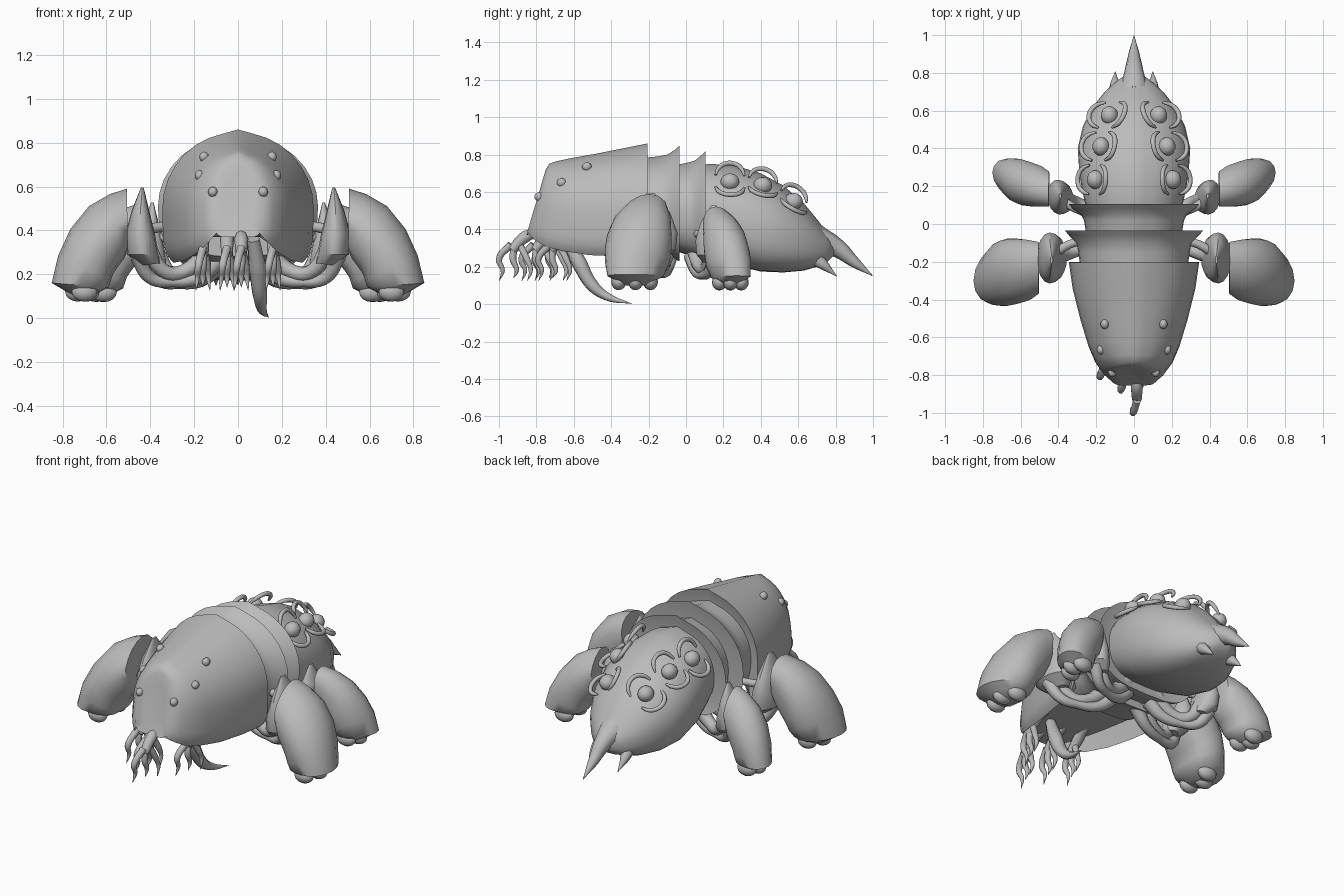
import bpy, bmesh, math
from mathutils import Vector

if "Cube" in bpy.data.objects:
    bpy.data.objects.remove(bpy.data.objects["Cube"])

grey = bpy.data.materials.new("stone_grey")
grey.use_nodes = True
grey.diffuse_color = (0.5, 0.5, 0.5, 1)
grey.node_tree.nodes["Principled BSDF"].inputs["Base Color"].default_value = (0.5, 0.5, 0.5, 1)


def finish(name, bm, angle=40):
    bmesh.ops.recalc_face_normals(bm, faces=bm.faces)
    mesh = bpy.data.meshes.new(name)
    bm.to_mesh(mesh)
    bm.free()
    mesh.materials.append(grey)
    ob = bpy.data.objects.new(name, mesh)
    bpy.context.collection.objects.link(ob)
    bpy.ops.object.select_all(action='DESELECT')
    ob.select_set(True)
    bpy.context.view_layer.objects.active = ob
    bpy.ops.object.shade_smooth_by_angle(angle=math.radians(angle))


def skin(name, rings, angle=40):
    """Bridge rings of points and cap both ends."""
    bm = bmesh.new()
    loops = [[bm.verts.new(p) for p in ring] for ring in rings]
    n = len(loops[0])
    for a, b in zip(loops, loops[1:]):
        for i in range(n):
            j = (i + 1) % n
            bm.faces.new((a[i], a[j], b[j], b[i]))
    bm.faces.new(loops[0])
    bm.faces.new(loops[-1])
    finish(name, bm, angle)


def body_ring(yt, zt, yb, zb, w, notch=None, n=32):
    """Arched section: round roof with a slight ridge, boxier belly, optional hollow below."""
    zc = zb + (zt - zb) * 0.45
    drop, side = (0.45, 0.45) if notch else (0.8, 0.6)
    pts = []
    for i in range(n):
        a = math.tau * i / n
        c, s = math.cos(a), math.sin(a)
        if s >= 0:
            x, z = w * c, zc + (zt - zc) * s
            if s < 0.99:
                z -= 0.012 * s
        else:
            x = w * math.copysign(abs(c) ** side, c)
            z = zc - (zc - zb) * abs(s) ** drop
        y = yb + (yt - yb) * (z - zb) / (zt - zb)
        if notch and s < -0.8:
            z = max(z, notch)
        pts.append(Vector((x, y, z)))
    return pts


def upright(y, zt, zb, w):
    return body_ring(y, zt, y, zb, w)


def tube(name, pts, radii):
    """Smooth tapered tube through a few points."""
    cu = bpy.data.curves.new(name, 'CURVE')
    cu.dimensions = '3D'
    cu.bevel_depth = 1
    cu.bevel_resolution = 2
    cu.resolution_u = 6
    cu.use_fill_caps = True
    sp = cu.splines.new('BEZIER')
    sp.bezier_points.add(len(pts) - 1)
    for bp, p, r in zip(sp.bezier_points, pts, radii):
        bp.co = p
        bp.radius = r
        bp.handle_left_type = bp.handle_right_type = 'AUTO'
    cu.materials.append(grey)
    ob = bpy.data.objects.new(name, cu)
    bpy.context.collection.objects.link(ob)


def ball(name, loc, size):
    bm = bmesh.new()
    bmesh.ops.create_uvsphere(bm, u_segments=14, v_segments=8, radius=1)
    bmesh.ops.scale(bm, vec=size, verts=bm.verts)
    bmesh.ops.translate(bm, vec=loc, verts=bm.verts)
    finish(name, bm, 60)


# Head shell: slanted face, hollow mouth arch below
head = [(-.225, .78, -.225, .3, .28), (-.205, .86, -.2, .21, .345), (-.33, .835, -.35, .215, .325),
        (-.48, .805, -.52, .225, .285), (-.62, .78, -.66, .25, .242), (-.69, .765, -.75, .275, .205),
        (-.73, .752, -.815, .315, .16), (-.75, .72, -.855, .365, .115), (-.76, .66, -.835, .42, .07)]
skin("head_shell", [body_ring(*r, notch=.37) for r in head], 50)

# Flared collar segments
skin("front_collar", [upright(*r) for r in [
    (-.26, .78, .28, .28), (-.15, .79, .26, .295), (-.1, .8, .25, .305),
    (-.06, .825, .24, .345), (-.035, .848, .23, .365), (-.05, .76, .3, .27)]])
skin("rear_collar", [upright(*r) for r in [
    (-.07, .74, .29, .25), (.02, .76, .26, .265), (.05, .77, .25, .28),
    (.08, .795, .24, .325), (.105, .82, .24, .345), (.085, .74, .3, .26)]])

# Abdomen and tail spikes
skin("abdomen", [upright(*r) for r in [
    (.05, .735, .32, .24), (.12, .75, .28, .262), (.25, .745, .21, .288), (.4, .7, .175, .298),
    (.52, .635, .17, .27), (.63, .54, .18, .21), (.7, .455, .2, .155),
    (.75, .39, .22, .1), (.79, .345, .26, .045)]], 60)
tube("tail_spike", [(0, .7, .34), (0, .8, .305), (0, .9, .225), (0, .998, .152)], [.085, .052, .03, .002])

# Abdomen bulbs with raised ribs on both sides of each
bulbs = [((.205, .235, .655), (.7, .05, .7)), ((.175, .41, .635), (.55, .25, .8)), ((.13, .575, .55), (.45, .5, .75))]
for sx, side in ((1, "left"), (-1, "right")):
    for k, (c, nrm) in enumerate(bulbs):
        c = Vector((c[0] * sx, c[1], c[2]))
        nrm = Vector((nrm[0] * sx, nrm[1], nrm[2])).normalized()
        t1 = (Vector((0, 1, 0)) - nrm * nrm.y).normalized()
        t2 = nrm.cross(t1)
        if t2.x * sx < 0:
            t2 = -t2
        ball(f"{side}_bulb_{k}", c, (.045, .05, .045))
        for label, off, lift in (("inner", -.11, .035), ("outer", .115, .02)):
            pts = []
            for d in (-75, -50, -20, 20, 50, 75):
                u = math.radians(d)
                pts.append(c + t2 * off * math.cos(u) ** .7 + t1 * .08 * math.sin(u)
                           + nrm * (lift * math.cos(u) - .003))
            tube(f"{side}_{label}_rib_{k}", pts, [.006, .012, .013, .013, .012, .006])

    # Small head eyes and tail barbs
    for k, p in enumerate([(.115, -.785, .575), (.175, -.665, .65), (.155, -.53, .735)]):
        ball(f"{side}_eye_{k}", (p[0] * sx, p[1], p[2]), (.022, .026, .024))
    tube(f"{side}_tail_barb", [(sx * .085, .66, .27), (sx * .1, .73, .215), (sx * .1, .805, .15)], [.05, .03, .002])


def limb_ring(place, outer, inner, yc, hy, skew, n=16):
    """Section that is rounded and leans backward on its outer edge, boxy on its inner edge."""
    o, i = Vector((outer[0], yc, outer[1])), Vector((inner[0], yc, inner[1]))
    pts = []
    for k in range(n):
        a = math.tau * k / n
        c, s = math.cos(a), math.sin(a)
        p = (o + i) / 2 + (o - i) / 2 * c
        p.y += hy * math.copysign(abs(s) ** (1.0 if c > 0 else 0.65), s) + skew * max(c, 0)
        pts.append(place(p))
    return pts


def front_place(p):
    return p.copy()


def rear_place(p):
    return Vector((.45 + (p.x - .505) * .87, .17 - (p.y + .21) * .68 + (p.x - .505) * .12, p.z * .86 + .015))


# Each ring: outer edge (x, z), inner edge (x, z), centre y, half depth, skew
lobe = [((.507, .59), (.502, .31), -.235, .135, .04), ((.585, .565), (.52, .27), -.245, .158, .04),
        ((.68, .51), (.55, .23), -.25, .172, .03), ((.765, .405), (.57, .2), -.255, .178, .01),
        ((.82, .285), (.58, .17), -.26, .174, -.02), ((.85, .16), (.59, .14), -.27, .15, -.03),
        ((.79, .125), (.63, .12), -.27, .1, 0), ((.75, .1), (.66, .1), -.27, .06, 0)]
plate = [((.443, .595), (.43, .595), -.19, .02, 0), ((.485, .49), (.405, .49), -.185, .1, 0),
         ((.515, .38), (.378, .38), -.18, .135, 0), ((.505, .29), (.362, .29), -.18, .125, 0),
         ((.44, .24), (.355, .25), -.18, .07, 0)]
limbs = [("upper_limb", [(.1, -.1, .33), (.25, -.12, .21), (.33, -.15, .21), (.42, -.18, .34)], [.05, .034, .034, .04]),
         ("lower_limb", [(.08, -.08, .28), (.17, -.1, .19), (.3, -.13, .165), (.4, -.16, .185), (.46, -.2, .29)],
          [.045, .032, .024, .03, .04]),
         ("shoulder", [(.22, -.09, .42), (.32, -.1, .42), (.43, -.16, .4)], [.03, .022, .025])]

# Armoured legs
for sx, side in ((1, "left"), (-1, "right")):
    for end, base in (("front", front_place), ("rear", rear_place)):
        def place(p):
            q = base(p)
            q.x *= sx
            return q
        skin(f"{side}_{end}_claw_shell", [limb_ring(place, *r) for r in lobe], 50)
        skin(f"{side}_{end}_leg_plate", [limb_ring(place, *r) for r in plate], 35)
        for nm, pts, rad in limbs:
            tube(f"{side}_{end}_{nm}", [place(Vector(p)) for p in pts], rad)
        for k, (x, y) in enumerate([(.7, -.36), (.73, -.27), (.69, -.19)]):
            ball(f"{side}_{end}_toe_{k}", place(Vector((x, y, .12))), (.06, .04, .045))

# Clawed mouth feelers: an arm with a fan of curved talons
for k, (x, y) in enumerate([(.015, -.91), (-.16, -.72), (-.05, -.79), (.16, -.7)]):
    tube(f"feeler_{k}", [(x * .9, y + .14, .39), (x, y + .05, .36), (x, y - .02, .29)], [.02, .032, .026])
    for j in range(3):
        dy = -.085 + .075 * j
        dx = .02 * (j - 1)
        tube(f"feeler_{k}_talon_{j}", [(x, y + dy * .3, .32), (x + dx, y + dy - .005, .24),
                                       (x + dx * 1.3, y + dy + .015, .18),
                                       (x + dx * 1.6, y + dy - .003, .125 + .015 * (j % 2))], [.02, .018, .012, .001])

# Long hooked feeler
tube("long_hook", [(.07, -.64, .36), (.09, -.57, .22), (.1, -.5, .1), (.11, -.42, .04), (.14, -.29, .003)],
     [.03, .042, .034, .022, .001])
